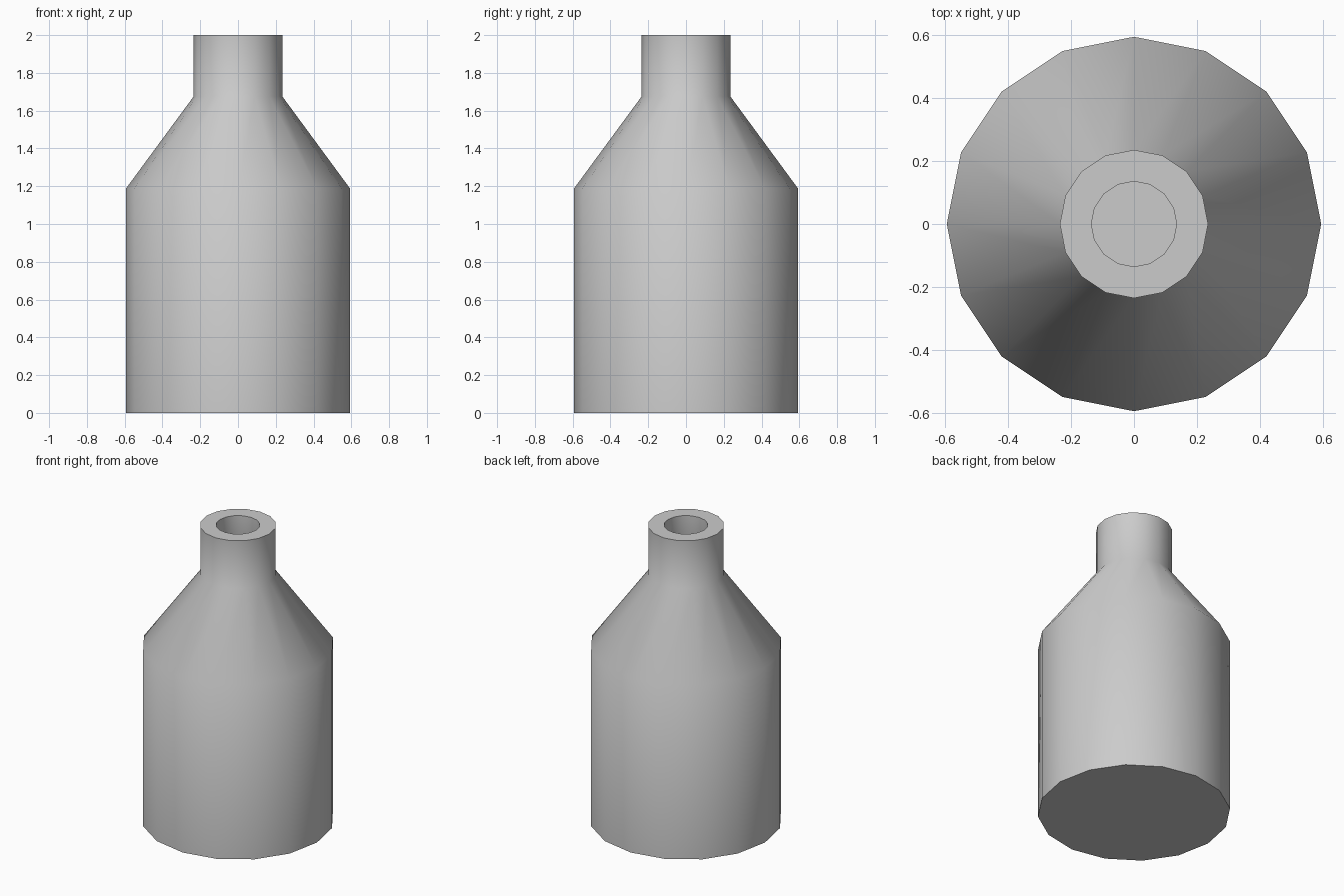
import bpy, bmesh
from math import cos, sin, pi, radians

if "Cube" in bpy.data.objects:
    bpy.data.objects.remove(bpy.data.objects["Cube"])

SIDES = 16

# Closed-wall profile (radius, height): outside from base to lip, then inside down to the floor
profile = [(0.593, 0), (0.593, 1.188), (0.235, 1.675), (0.235, 2.0),
           (0.135, 2.0), (0.135, 1.642), (0.493, 1.155), (0.493, 0.1)]

bm = bmesh.new()
rings = [[bm.verts.new((r * cos(2 * pi * i / SIDES), r * sin(2 * pi * i / SIDES), z))
          for i in range(SIDES)] for r, z in profile]

# Walls between neighbouring rings
for a, b in zip(rings, rings[1:]):
    for i in range(SIDES):
        j = (i + 1) % SIDES
        bm.faces.new((a[i], a[j], b[j], b[i]))

# Underside and inner floor
bm.faces.new(rings[0][::-1])
bm.faces.new(rings[-1])
bmesh.ops.recalc_face_normals(bm, faces=bm.faces)

mesh = bpy.data.meshes.new("bottle")
bm.to_mesh(mesh)
bm.free()
bottle = bpy.data.objects.new("bottle", mesh)
bpy.context.collection.objects.link(bottle)

# Smooth sides and shoulder, crisp lip and base
bpy.context.view_layer.objects.active = bottle
bottle.select_set(True)
bpy.ops.object.shade_smooth_by_angle(angle=radians(45))
